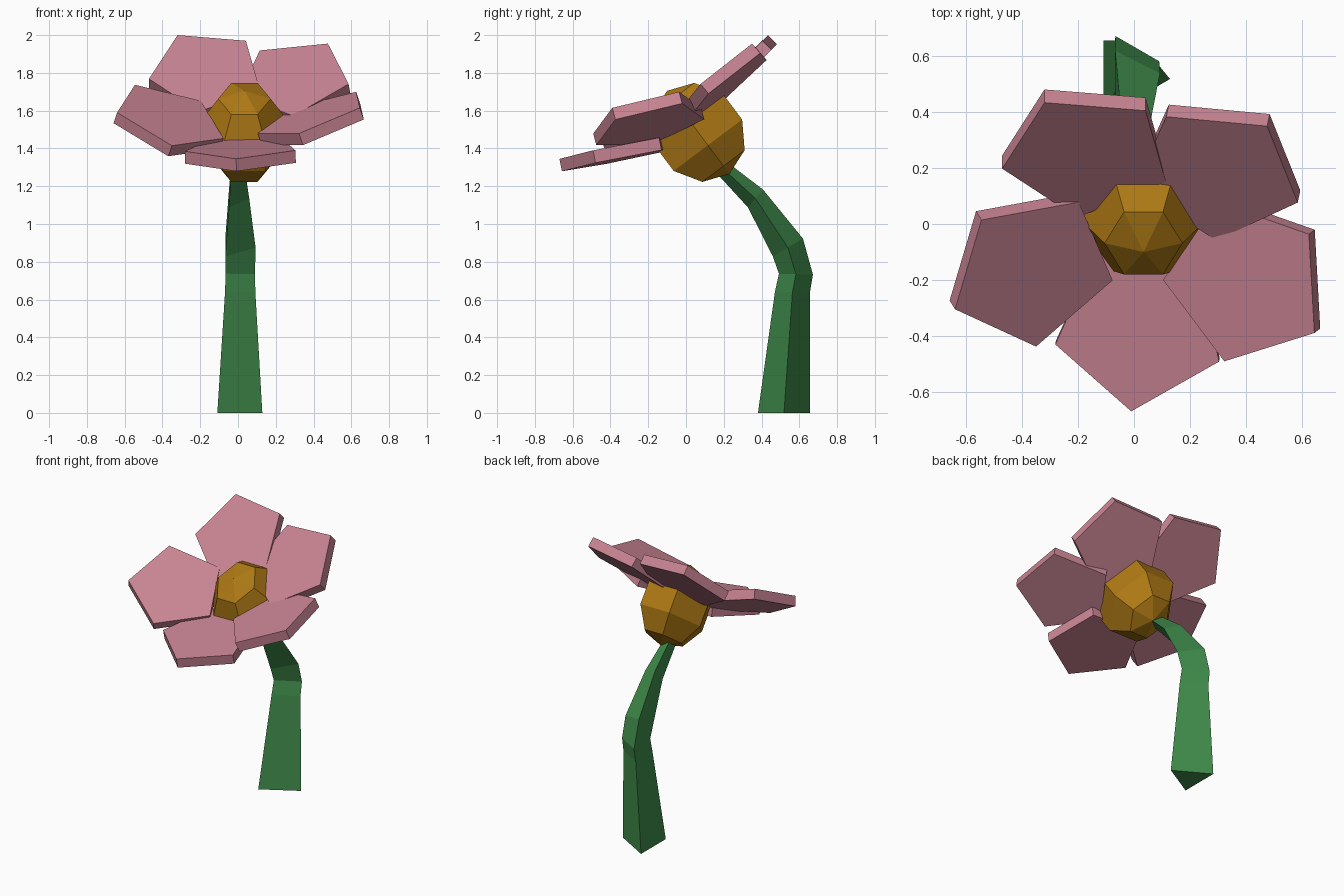
import bpy, bmesh, math
from mathutils import Vector

if "Cube" in bpy.data.objects:
    bpy.data.objects.remove(bpy.data.objects["Cube"])


def material(name, rgb):
    m = bpy.data.materials.new(name)
    m.diffuse_color = (*rgb, 1)
    m.use_nodes = True
    m.node_tree.nodes["Principled BSDF"].inputs["Base Color"].default_value = m.diffuse_color
    return m


PINK = material("petal_pink", (0.58, 0.23, 0.29))
GOLD = material("centre_gold", (0.42, 0.19, 0.007))
GREEN = material("stem_green", (0.05, 0.26, 0.07))


def loft(name, rings, mat):
    """Join rings of equal vertex count into a closed, flat-shaded solid."""
    bm = bmesh.new()
    loops = [[bm.verts.new(p) for p in ring] for ring in rings]
    n = len(loops[0])
    for lo, hi in zip(loops, loops[1:]):
        for i in range(n):
            j = (i + 1) % n
            bm.faces.new((lo[i], lo[j], hi[j], hi[i]))
    bm.faces.new(loops[0][::-1])
    bm.faces.new(loops[-1])
    bmesh.ops.remove_doubles(bm, verts=bm.verts[:], dist=1e-4)
    bmesh.ops.recalc_face_normals(bm, faces=bm.faces[:])
    mesh = bpy.data.meshes.new(name)
    bm.to_mesh(mesh)
    bm.free()
    mesh.materials.append(mat)
    ob = bpy.data.objects.new(name, mesh)
    bpy.context.collection.objects.link(ob)
    return ob


def petal(name, a, b, c, side=0.364, thickness=0.067):
    """Regular pentagon slab; a, b, c are three successive top corners."""
    a, b, c = Vector(a), Vector(b), Vector(c)
    normal = (b - a).cross(c - b).normalized()
    if normal.z < 0:
        normal = -normal
    # Pentagon centre lies from b along the bisector of its corner
    radius = side / (2 * math.sin(math.pi / 5))
    inward = ((a - b).normalized() + (c - b).normalized()).normalized()
    centre = b + inward * radius
    u = -inward
    v = normal.cross(u)
    top = [centre + radius * (u * math.cos(t) + v * math.sin(t))
           for t in (i * math.tau / 5 for i in range(5))]
    loft(name, [[p - normal * thickness for p in top], top], PINK)


# Petals
petal("petal_front", (-0.28, -0.43, 1.385), (-0.01, -0.67, 1.345), (0.305, -0.49, 1.39))
petal("petal_left", (-0.545, 0.02, 1.74), (-0.64, -0.305, 1.59), (-0.36, -0.435, 1.42))
petal("petal_right", (0.625, -0.035, 1.70), (0.645, -0.39, 1.615), (0.325, -0.49, 1.48))
petal("petal_back_left", (0.042, 0.405, 1.97), (-0.32, 0.434, 2.0), (-0.47, 0.20, 1.77))
petal("petal_back_right", (0.116, 0.385, 1.92), (0.476, 0.35, 1.955), (0.588, 0.075, 1.74))

# Flower centre: tilted six-sided ball with five bands
C, R = Vector((0.034, 0.065, 1.485)), 0.275
axis, across = Vector((0, -0.6, 0.8)), Vector((0, 0.8, 0.6))
ball = []
for k in range(6):
    lat = math.pi * (k / 5 - 0.5)
    r, h = R * math.cos(lat), R * math.sin(lat)
    ball.append([C + axis * h + across * (r * math.sin(t)) + Vector((0.86 * r * math.cos(t), 0, 0))
                 for t in (i * math.tau / 6 for i in range(6))])
# Poles become shared tips
ball = ball[1:-1]
centre = loft("flower_centre", ball, GOLD)
bm = bmesh.new()
bm.from_mesh(centre.data)
caps = [f for f in bm.faces if len(f.verts) == 6]
for f in bmesh.ops.poke(bm, faces=caps)["verts"]:
    sign = 1 if (f.co - C).dot(axis) > 0 else -1
    f.co = C + axis * (R * sign)
bm.to_mesh(centre.data)
bm.free()

# Stem: three-sided, bent and tapering; (x, front y, front z, back y, back z)
stem = []
for x, fy, fz, by, bz in [(-0.03, 0.381, 0, 0.656, 0),
                          (-0.015, 0.471, 0.642, 0.656, 0.637),
                          (-0.014, 0.492, 0.737, 0.672, 0.732),
                          (-0.014, 0.46, 0.828, 0.619, 0.923),
                          (-0.012, 0.328, 1.088, 0.407, 1.183),
                          (-0.012, 0.17, 1.26, 0.23, 1.318)]:
    r = math.hypot(by - fy, bz - fz) / math.sqrt(3)
    stem.append([(x - r / 2, fy, fz), (x + r, (fy + by) / 2, (fz + bz) / 2), (x - r / 2, by, bz)])
loft("stem", stem, GREEN)
